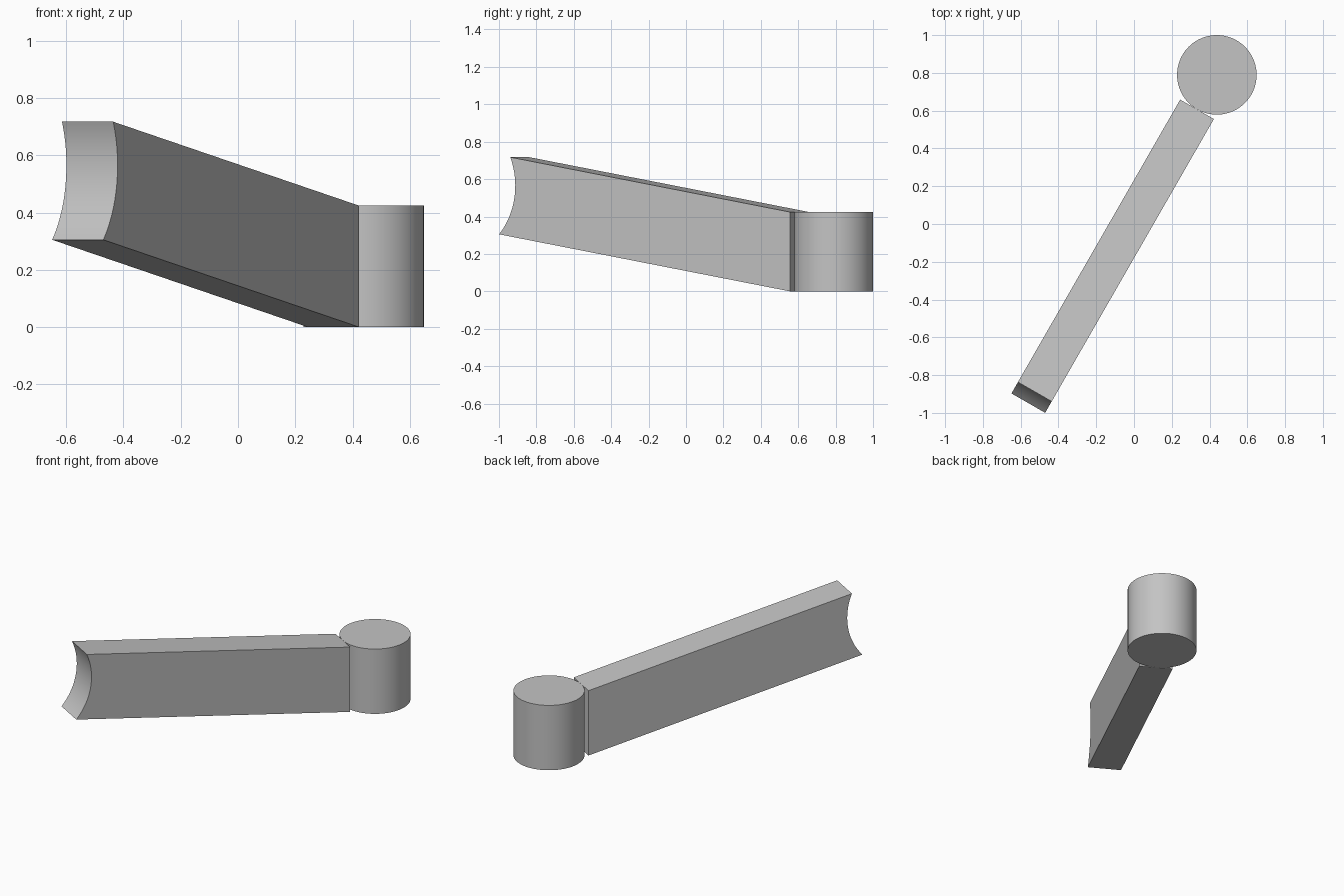
import bpy, bmesh
from math import sin, cos, asin, radians
from mathutils import Vector, Matrix

cube = bpy.data.objects.get("Cube")
if cube:
    bpy.data.objects.remove(cube, do_unlink=True)

# Single grey material
grey = bpy.data.materials.new("plain_grey")
grey.use_nodes = True
colour = (0.55, 0.55, 0.55, 1)
grey.diffuse_color = colour
grey.node_tree.nodes["Principled BSDF"].inputs["Base Color"].default_value = colour

RADIUS, HEIGHT = 0.2105, 0.424
HALF_WIDTH = 0.103
SLOPE = 0.17
PIVOT = Vector((0.4385, 0.7895, 0))
HEADING = radians(180 + 60.13)


def smooth(obj):
    bpy.ops.object.select_all(action="DESELECT")
    obj.select_set(True)
    bpy.context.view_layer.objects.active = obj
    bpy.ops.object.shade_smooth_by_angle(angle=radians(25))


# Upright round post
bpy.ops.mesh.primitive_cylinder_add(
    vertices=96, radius=RADIUS, depth=HEIGHT, location=PIVOT + Vector((0, 0, HEIGHT / 2)))
post = bpy.context.object
post.name = "round_post"
post.data.materials.append(grey)
smooth(post)


def arc(start, end, sagitta, steps):
    """Points from start to end, bowed to the left of the chord."""
    chord = end - start
    half = chord.length / 2
    radius = (half * half + sagitta * sagitta) / (2 * sagitta)
    along = chord.normalized()
    left = Vector((-along.y, along.x))
    centre = (start + end) / 2 + left * (sagitta - radius)
    sweep = asin(half / radius)
    angles = [sweep * (2 * i / steps - 1) for i in range(steps + 1)]
    return [centre + along * radius * sin(a) + left * radius * cos(a) for a in angles]


# Sloping arm side profile (distance from post axis, height), hollowed at the far end
def edge(distance, base):
    return Vector((distance, base + SLOPE * (distance - RADIUS)))


profile = [edge(RADIUS, HEIGHT), edge(RADIUS, 0)]
profile += arc(edge(2.004, 0), edge(1.935, HEIGHT), 0.061, 32)

bm = bmesh.new()
side = bm.faces.new([bm.verts.new((p.x, -HALF_WIDTH, p.y)) for p in profile])
swept = bmesh.ops.extrude_face_region(bm, geom=[side])["geom"]
bmesh.ops.translate(bm, verts=[v for v in swept if isinstance(v, bmesh.types.BMVert)],
                    vec=(0, 2 * HALF_WIDTH, 0))
bmesh.ops.recalc_face_normals(bm, faces=bm.faces)
mesh = bpy.data.meshes.new("sloping_arm")
bm.to_mesh(mesh)
bm.free()
mesh.materials.append(grey)
arm = bpy.data.objects.new("sloping_arm", mesh)
bpy.context.collection.objects.link(arm)
arm.matrix_world = Matrix.Translation(PIVOT) @ Matrix.Rotation(HEADING, 4, "Z")
smooth(arm)
